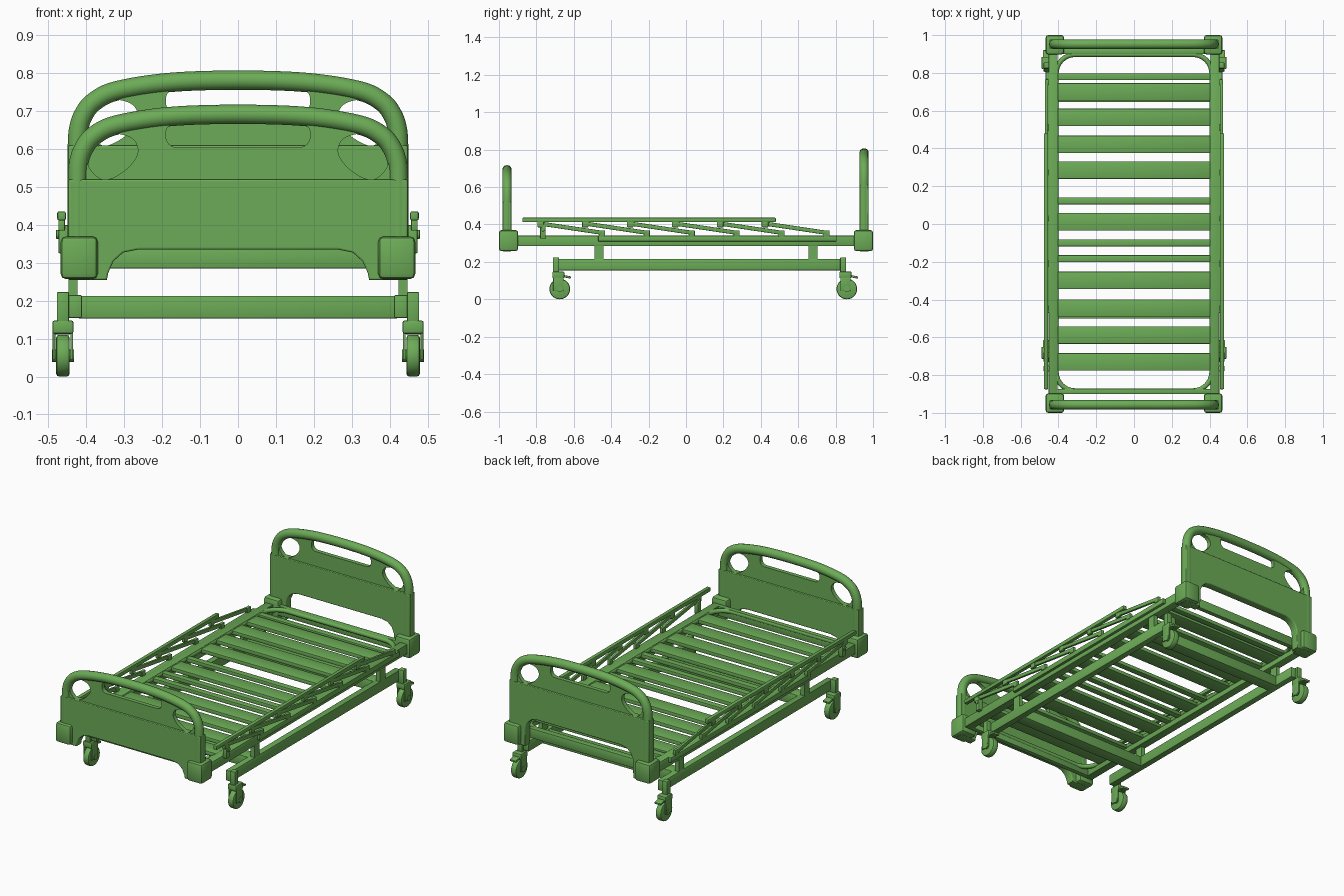
import bpy, bmesh, math
from mathutils import Vector, Matrix

cube = bpy.data.objects.get("Cube")
if cube:
    bpy.data.objects.remove(cube, do_unlink=True)

green = bpy.data.materials.new("leaf_green")
green.use_nodes = True
COLOUR = (0.15, 0.41, 0.095, 1)
green.diffuse_color = COLOUR
green.node_tree.nodes["Principled BSDF"].inputs["Base Color"].default_value = COLOUR


def finish(name, mesh, matrix=None):
    mesh.materials.clear()
    mesh.materials.append(green)
    if matrix:
        mesh.transform(matrix)
    mesh.shade_smooth()
    mesh.set_sharp_from_angle(angle=math.radians(35))
    ob = bpy.data.objects.new(name, mesh)
    bpy.context.collection.objects.link(ob)
    return ob


def box(name, x, y, z, bevel=0.0, matrix=None):
    """Box from (min, max) ranges on each axis."""
    bm = bmesh.new()
    bmesh.ops.create_cube(bm, size=1)
    for v in bm.verts:
        v.co = [(r[0] + r[1]) / 2 + c * (r[1] - r[0]) for r, c in zip((x, y, z), v.co)]
    if bevel:
        bmesh.ops.bevel(bm, geom=bm.edges[:], offset=bevel, segments=2, affect='EDGES', profile=0.5)
    bmesh.ops.recalc_face_normals(bm, faces=bm.faces)
    mesh = bpy.data.meshes.new(name)
    bm.to_mesh(mesh)
    bm.free()
    return finish(name, mesh, matrix)


def mirrored(s, a, b):
    return (min(s * a, s * b), max(s * a, s * b))


def cylinder(name, centre, radius, length, axis, bevel=0.0):
    bm = bmesh.new()
    bmesh.ops.create_cone(bm, cap_ends=True, segments=32, radius1=radius, radius2=radius, depth=length)
    if bevel:
        rim = [e for e in bm.edges if abs(e.verts[0].co.z - e.verts[1].co.z) < 1e-5]
        bmesh.ops.bevel(bm, geom=rim, offset=bevel, segments=2, affect='EDGES', profile=0.5)
    mesh = bpy.data.meshes.new(name)
    bm.to_mesh(mesh)
    bm.free()
    turn = Vector((0, 0, 1)).rotation_difference(Vector(axis)).to_matrix().to_4x4()
    return finish(name, mesh, Matrix.Translation(centre) @ turn)


def smooth(points, closed=False, steps=6):
    """Catmull-Rom curve through 2D points."""
    n, out = len(points), []
    pick = lambda i: Vector(points[i % n] if closed else points[max(0, min(n - 1, i))])
    for i in range(n if closed else n - 1):
        a, b, c, d = (pick(i + k) for k in (-1, 0, 1, 2))
        for k in range(steps):
            t = k / steps
            out.append(b + (c - a) * t / 2 + (2 * a - 5 * b + 4 * c - d) * t * t / 2
                       + (3 * b - a - 3 * c + d) * t ** 3 / 2)
    if not closed:
        out.append(pick(n - 1))
    return out


def flip(points):
    return [(-p[0], p[1]) for p in reversed(points)]


def rounded(x0, x1, y0, y1, r, steps=8):
    out = []
    corners = ((x1 - r, y1 - r), (x0 + r, y1 - r), (x0 + r, y0 + r), (x1 - r, y0 + r))
    for q, (cx, cy) in enumerate(corners):
        for k in range(steps + 1):
            a = math.pi / 2 * (q + k / steps)
            out.append((cx + r * math.cos(a), cy + r * math.sin(a)))
    return out


def curve_mesh(name, loops, matrix, extrude=0.0, bevel=0.0, flat=True, closed=True):
    """Filled plate with holes (flat) or a round tube along a path."""
    cu = bpy.data.curves.new(name, 'CURVE')
    cu.dimensions = '2D' if flat else '3D'
    cu.fill_mode = 'BOTH' if flat else 'FULL'
    cu.extrude, cu.bevel_depth = extrude, bevel
    cu.bevel_resolution = 2 if flat else 5
    cu.use_fill_caps = not flat
    for loop in loops:
        sp = cu.splines.new('POLY')
        sp.points.add(len(loop) - 1)
        for p, q in zip(sp.points, loop):
            p.co = (q[0], q[1], 0, 1)
        sp.use_cyclic_u = closed
    temp = bpy.data.objects.new(name + "_path", cu)
    bpy.context.collection.objects.link(temp)
    graph = bpy.context.evaluated_depsgraph_get()
    mesh = bpy.data.meshes.new_from_object(temp.evaluated_get(graph))
    bpy.data.objects.remove(temp, do_unlink=True)
    return finish(name, mesh, matrix)


# Head and foot boards: tube hoop, thin pierced upper panel, thick lower panel
def end_board(name, y, lift):
    stand = Matrix.Translation((0, y, 0)) @ Matrix.Rotation(math.pi / 2, 4, 'X')
    up = lambda pts: [(p[0], p[1] + lift) for p in pts]
    half = [(-.424, .515), (-.421, .56), (-.408, .6), (-.38, .635), (-.32, .664), (-.18, .686)]
    hoop = smooth(up(half + [(0, .692)] + flip(half)))
    legs = [(-.424, .27)] + hoop + [(.424, .27)]
    curve_mesh(name + "_hoop", [legs], stand, bevel=.0255, flat=False, closed=False)

    eye = up([(-.397, .578), (-.368, .621), (-.324, .64), (-.277, .626),
              (-.265, .588), (-.297, .545), (-.35, .519), (-.386, .542)])
    slot = up(rounded(-.19, .19, .605, .671, .028))
    curve_mesh(name + "_upper_panel", [hoop, smooth(eye, True), slot, smooth(flip(eye), True)],
               stand, extrude=.012)

    arch = [(-.35, .26)] + up([(-.347, .275), (-.333, .307), (-.305, .332), (-.265, .34)])
    top = .515 + lift
    outline = [(-.442, .26)] + arch + flip(arch) + [(.442, .26), (.442, top), (-.442, top)]
    curve_mesh(name + "_lower_panel", [outline], stand, extrude=.019, bevel=.005)


end_board("headboard", .952, .09)
end_board("footboard", -.957, 0)

# Corner brackets holding the boards
for s in (-1, 1):
    for e, end in ((-1, "foot"), (1, "head")):
        box(end + "_corner_bracket", mirrored(s, .37, .468), mirrored(e, .897, 1), (.257, .37), .014)

# Bed frame
for s in (-1, 1):
    box("side_rail", mirrored(s, .405, .452), (-.91, .91), (.285, .34), .003)
box("head_end_rail", (-.41, .41), (.9, .927), (.285, .34), .003)
box("foot_end_rail", (-.41, .41), (-.9, -.873), (.285, .34), .003)
curve_mesh("mattress_loop", [rounded(-.412, .412, -.883, .897, .1)],
           Matrix.Translation((0, 0, .327)), bevel=.013, flat=False)

# Slats
wide = (.7, .565, .422, .285, .012, -.298, -.445, -.588, -.73)
narrow = (.78, .122, -.1, -.183)
for y in wide + narrow:
    w = .046 if y in wide else .018
    box("slat", (-.405, .405), (y - w, y + w), (.313, .335), .003)

# Lower chassis
for s in (-1, 1):
    box("chassis_rail", mirrored(s, .412, .448), (-.7, .845), (.155, .215), .003)
    for y in (-.465, .68):
        box("chassis_post", mirrored(s, .423, .447), (y - .024, y + .024), (.21, .29))
for y in (-.465, .68):
    box("chassis_crossbeam", (-.42, .42), (y - .035, y + .035), (.153, .213), .003)

# Casters
for s in (-1, 1):
    for y in (-.695, .84):
        x, wy = s * .462, y + .02
        box("caster_post", (x - .016, x + .016), (y - .016, y + .016), (.14, .223), .003)
        box("caster_crown", (x - .028, x + .028), (y - .02, y + .045), (.113, .148), .006)
        cylinder("caster_wheel", (x, wy, .055), .055, .036, (1, 0, 0), .008)
        cylinder("caster_hub", (x, wy, .055), .016, .058, (1, 0, 0))
        for k in (-1, 1):
            side = mirrored(k, .02, .027)
            box("caster_fork", (x + side[0], x + side[1]), (wy - .035, wy + .02), (.045, .13), .002)
        tilt = Matrix.Translation((x, y + .05, .122)) @ Matrix.Rotation(-.2, 4, 'X')
        box("brake_pedal", (-.02, .02), (-.02, .03), (-.006, .006), .003, tilt)

# Folded side guards: top bar, slanting arms, bottom bar
for s in (-1, 1):
    box("guard_top_bar", mirrored(s, .454, .477), (-.875, .48), (.412, .436), .005)
    box("guard_bottom_bar", mirrored(s, .45, .468), (-.47, .805), (.31, .34), .003)
    for i in range(6):
        y0, y1 = -.78 + .24 * i, -.445 + .24 * i
        z0, z1 = .405, .355
        place = (Matrix.Translation((s * .464, (y0 + y1) / 2, (z0 + z1) / 2))
                 @ Matrix.Rotation(math.atan2(z1 - z0, y1 - y0), 4, 'X'))
        reach = math.hypot(y1 - y0, z1 - z0) / 2
        box("guard_arm", (-.007, .007), (-reach, reach), (-.011, .011), .003, place)
        box("guard_pivot_top", mirrored(s, .457, .474), (y0 - .015, y0 + .02), (.385, .415), .003)
        box("guard_pivot_bottom", mirrored(s, .453, .471), (y1 - .02, y1 + .012), (.335, .368), .003)
    box("guard_latch", mirrored(s, .447, .474), (-.78, -.75), (.325, .4), .004)
    cylinder("guard_latch_knob", (s * .47, -.765, .375), .012, .02, (1, 0, 0), .002)
